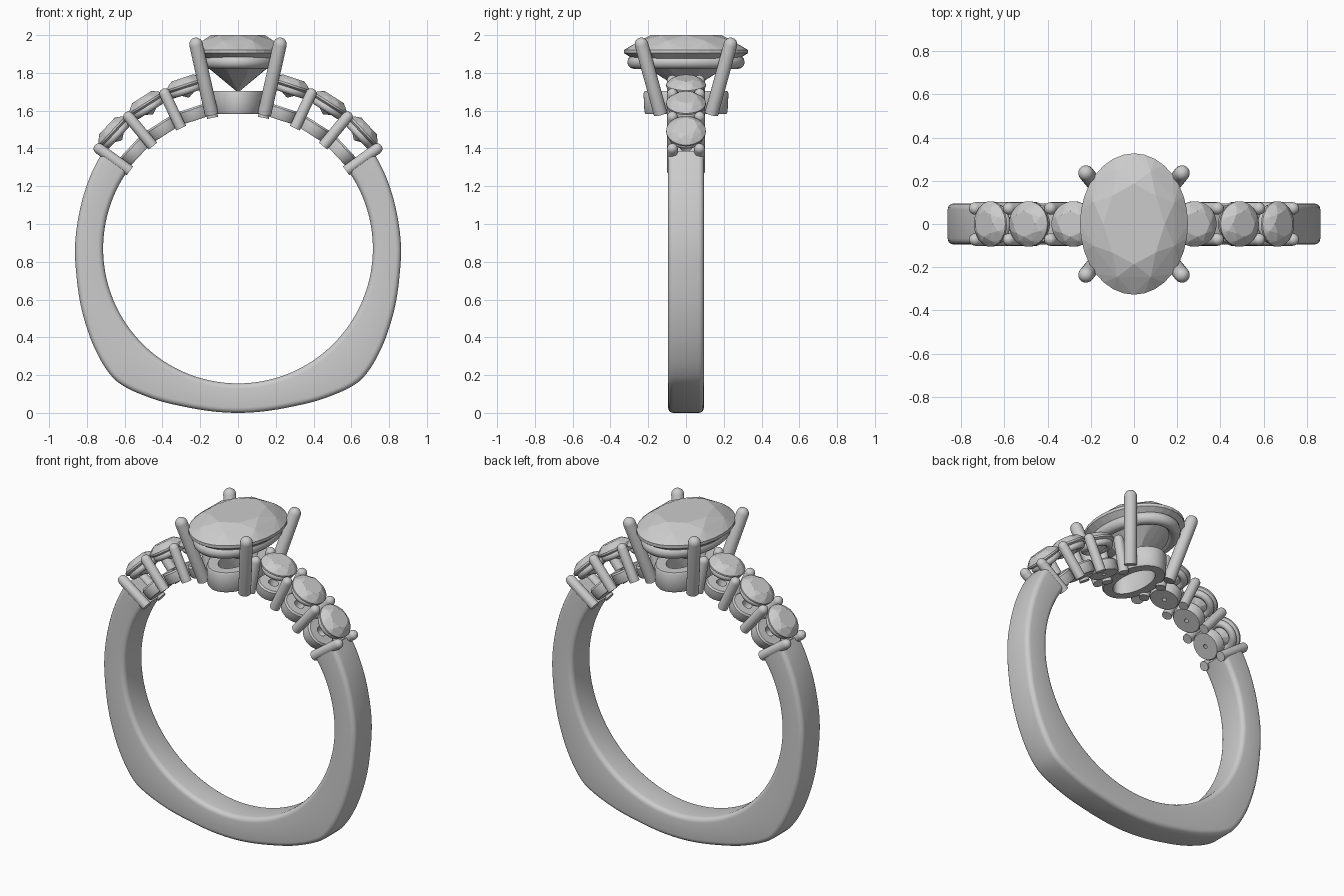
import bpy, bmesh
from math import sin, cos, pi, radians
from mathutils import Matrix, Vector

if "Cube" in bpy.data.objects:
    bpy.data.objects.remove(bpy.data.objects["Cube"])

CZ, RI = 0.87, 0.714          # finger hole centre height and radius


def finish(name, bm, smooth=None):
    bmesh.ops.recalc_face_normals(bm, faces=bm.faces[:])
    me = bpy.data.meshes.new(name)
    bm.to_mesh(me)
    bm.free()
    ob = bpy.data.objects.new(name, me)
    bpy.context.collection.objects.link(ob)
    if smooth:
        bpy.ops.object.select_all(action='DESELECT')
        ob.select_set(True)
        bpy.context.view_layer.objects.active = ob
        bpy.ops.object.shade_smooth_by_angle(angle=radians(smooth))
    return ob


def skin(bm, rings, loop):
    """Bridge a list of vertex rings with quads."""
    n = len(rings[0])
    for i in range(len(rings) if loop else len(rings) - 1):
        a, b = rings[i], rings[(i + 1) % len(rings)]
        for j in range(n):
            k = (j + 1) % n
            bm.faces.new((a[j], a[k], b[k], b[j]))
    if not loop:
        bm.faces.new(rings[0])
        bm.faces.new(rings[-1])


def lathe(name, profile, mat, a=0, b=0, n=24, loop=False):
    """Spin (r, h) points; a and b widen the sweep into an oval."""
    bm = bmesh.new()
    rings = [[bm.verts.new(mat @ Vector(((a + r) * cos(2 * pi * i / n), (b + r) * sin(2 * pi * i / n), h)))
              for i in range(n)] for r, h in profile]
    skin(bm, rings, loop)
    return finish(name, bm, 40)


def prong(name, p, q, r):
    """Round bar from p to a domed tip at q."""
    p, q = Vector(p), Vector(q)
    d = q - p
    h = d.length - r
    prof = [(r, 0)] + [(r * cos(radians(t)), h + r * sin(radians(t))) for t in (0, 22, 45, 65, 82)]
    lathe(name, prof, Matrix.Translation(p) @ d.to_track_quat('Z', 'Y').to_matrix().to_4x4(), n=20)


def gem(name, rx, ry, crown, girdle, pav, mat):
    """Brilliant cut stone, local z = 0 at the top of the girdle."""
    bm = bmesh.new()
    rows = [(8, 0, .57, crown), (8, .5, .81, crown * .62), (32, 0, 1, 0), (32, 0, 1, -girdle),
            (8, .5, .5, -girdle - pav * .55), (8, 0, .04, -girdle - pav)]
    for n, off, s, z in rows:
        for i in range(n):
            t = 2 * pi * (i + off) / n
            bm.verts.new(mat @ Vector((rx * s * cos(t), ry * s * sin(t), z)))
    bmesh.ops.convex_hull(bm, input=bm.verts[:])
    return finish(name, bm)


# Shank: outer radius by angle from the top, squared off near the bottom
KEYS = [(54, .88), (76, .862), (90, .863), (101, .869), (115, .897), (125.3, .926), (133.5, .948),
        (138.5, .951), (149.5, .917), (163, .881), (180, .87)]


def outer(t):
    t = 360 - t if t > 180 else t

    def slope(i):
        if i == len(KEYS) - 1:
            return 0
        lo, hi = KEYS[max(i - 1, 0)], KEYS[i + 1]
        return (hi[1] - lo[1]) / (hi[0] - lo[0])
    for i in range(len(KEYS) - 1):
        (t0, r0), (t1, r1) = KEYS[i], KEYS[i + 1]
        if t <= t1:
            w, u = t1 - t0, (t - t0) / (t1 - t0)
            return ((2 * u**3 - 3 * u * u + 1) * r0 + (u**3 - 2 * u * u + u) * w * slope(i)
                    + (3 * u * u - 2 * u**3) * r1 + (u**3 - u * u) * w * slope(i + 1))
    return KEYS[-1][1]


bm = bmesh.new()
rings = []
W, C = 0.095, 0.028
for k in range(127):
    t = 54 + 2 * k
    R, a = outer(t), radians(t)
    sec = []
    for cy, cr, s in ((W - C, R - C, 0), (-W + C, R - C, 90), (-W + C, RI + C, 180), (W - C, RI + C, 270)):
        sec += [(cy + C * cos(radians(s + d)), cr + C * sin(radians(s + d))) for d in (0, 22.5, 45, 67.5, 90)]
    rings.append([bm.verts.new((r * sin(a), y, CZ + r * cos(a))) for y, r in sec])
skin(bm, rings, False)
finish("shank", bm, 40)

# Centre stone and its oval setting
gem("centre_stone", .25, .327, .078, .018, .2, Matrix.Translation((0, 0, 1.922)))
circle = [(.036 * cos(2 * pi * i / 12), .036 * sin(2 * pi * i / 12)) for i in range(12)]
lathe("centre_gallery_rail", circle, Matrix.Translation((0, 0, 1.857)), .185, .275, 64, True)
lathe("centre_base_ring", [(-.03, 0), (.025, 0), (.032, .01), (.037, .11), (.03, .123), (-.03, .123), (-.036, .11)],
      Matrix.Translation((0, 0, 1.582)), .11, .188, 64, True)
for sx in (-1, 1):
    for sy in (-1, 1):
        prong("centre_prong", (sx * .14, sy * .135, 1.583), (sx * .23, sy * .245, 1.985), .036)

# Shoulder stones, cups and shared prongs on both sides
for side in (-1, 1):
    for ang in (18, 32.4, 46.9):
        m = Matrix.Translation((0, 0, CZ)) @ Matrix.Rotation(radians(side * ang), 4, 'Y')
        at = lambda r: m @ Matrix.Translation((0, 0, r))
        gem("shoulder_stone", .105, .105, .036, .01, .062, at(.914))
        lathe("shoulder_upper_ring", [(.6 * x, .6 * y) for x, y in circle], at(.882), .073, .073, 32, True)
        lathe("shoulder_lower_cup", [(.012, 0), (.08, 0), (.086, .008), (.088, .06), (.08, .07), (.03, .07)],
              at(.715), n=32, loop=True)
    for ang in (11, 25.3, 39.7, 54.3):
        a = radians(side * ang)
        for y in (-.072, .072):
            prong("shoulder_prong", (.705 * sin(a), y, CZ + .705 * cos(a)),
                  (.935 * sin(a), y, CZ + .935 * cos(a)), .029)
